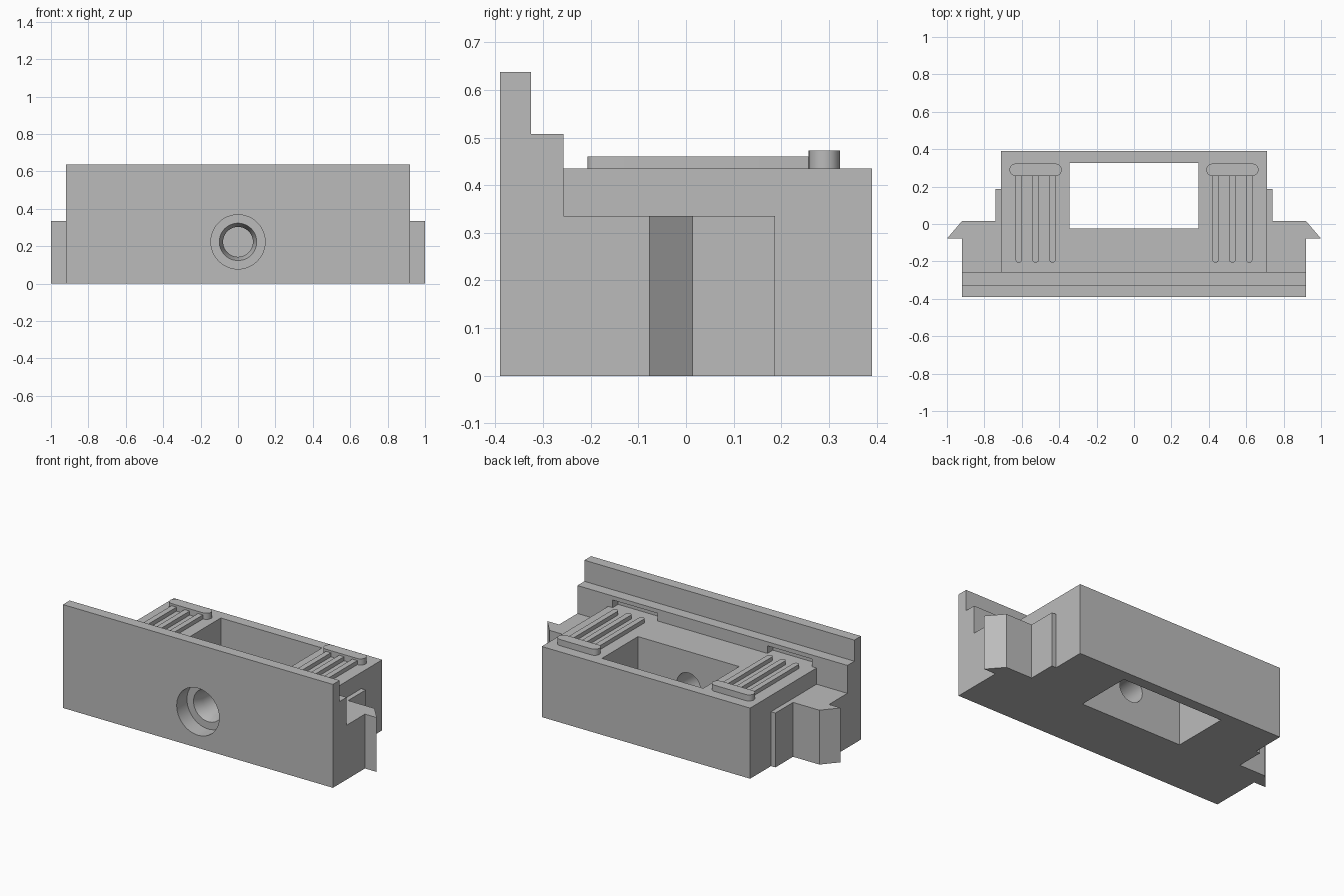
import bpy, bmesh, math
from mathutils import Matrix

cube = bpy.data.objects.get("Cube")
if cube:
    bpy.data.objects.remove(cube, do_unlink=True)

grey = bpy.data.materials.new("plain grey")
grey.use_nodes = True
grey.diffuse_color = (0.5, 0.5, 0.5, 1)
grey.node_tree.nodes["Principled BSDF"].inputs["Base Color"].default_value = (0.5, 0.5, 0.5, 1)


def finish(name, bm):
    bmesh.ops.recalc_face_normals(bm, faces=bm.faces[:])
    mesh = bpy.data.meshes.new(name)
    bm.to_mesh(mesh)
    bm.free()
    mesh.materials.append(grey)
    obj = bpy.data.objects.new(name, mesh)
    bpy.context.collection.objects.link(obj)
    return obj


def extrude(name, points, depth):
    """Extrude a closed loop of 3D points along a vector."""
    bm = bmesh.new()
    face = bm.faces.new([bm.verts.new(p) for p in points])
    out = bmesh.ops.extrude_face_region(bm, geom=[face])
    verts = [v for v in out["geom"] if isinstance(v, bmesh.types.BMVert)]
    bmesh.ops.translate(bm, verts=verts, vec=depth)
    return finish(name, bm)


def box(name, x0, x1, y0, y1, z0, z1):
    loop = [(x0, y0, z0), (x1, y0, z0), (x1, y1, z0), (x0, y1, z0)]
    return extrude(name, loop, (0, 0, z1 - z0))


def lathe(name, rings, z, sides=48):
    """Solid of revolution about an axis along y, from (radius, y) rings."""
    bm = bmesh.new()
    loops = []
    for r, y in rings:
        angles = [2 * math.pi * i / sides for i in range(sides)]
        loops.append([bm.verts.new((r * math.cos(a), y, z + r * math.sin(a))) for a in angles])
    for a, b in zip(loops, loops[1:]):
        for i in range(sides):
            j = (i + 1) % sides
            bm.faces.new((a[i], a[j], b[j], b[i]))
    bm.faces.new(loops[0])
    bm.faces.new(loops[-1])
    return finish(name, bm)


def stadium(cx, cy, length, radius, z, along_x, steps=10):
    """Loop of points for a slot shape with round ends."""
    pts = []
    for end in (1, -1):
        for i in range(steps + 1):
            a = math.pi * (i / steps - 0.5) + (0 if end > 0 else math.pi)
            u = end * (length / 2 - radius) + radius * math.cos(a)
            v = radius * math.sin(a)
            pts.append((cx + u, cy + v, z) if along_x else (cx - v, cy + u, z))
    return pts


def boolean(target, tool, operation):
    tool.hide_render = True
    mod = target.modifiers.new("boolean", "BOOLEAN")
    mod.operation = operation
    mod.solver = "EXACT"
    mod.object = tool
    bpy.context.view_layer.objects.active = target
    bpy.ops.object.modifier_apply(modifier=mod.name)
    bpy.data.objects.remove(tool, do_unlink=True)


# Main block, standing behind the stepped face plate
body = box("body", -0.71, 0.71, -0.30, 0.39, 0, 0.435)
plate_profile = [(-0.39, 0), (-0.257, 0), (-0.257, 0.507), (-0.325, 0.507),
                 (-0.325, 0.637), (-0.39, 0.637)]
plate = extrude("face_plate", [(-0.92, y, z) for y, z in plate_profile], (1.84, 0, 0))
boolean(body, plate, "UNION")

# Side wings with barbed clips
wing_profile = [(0.60, -0.30), (0.92, -0.30), (0.92, -0.078), (1.0, -0.078), (0.92, 0.015),
                (0.74, 0.015), (0.74, 0.187), (0.60, 0.187)]
for s in (1, -1):
    wing = extrude("wing", [(s * x, y, 0) for x, y in wing_profile], (0, 0, 0.335))
    boolean(body, wing, "UNION")

# Rectangular window and stepped screw hole
boolean(body, box("window_cutter", -0.345, 0.345, -0.025, 0.325, -0.1, 0.6), "DIFFERENCE")
screw_rings = [(0.145, -0.5), (0.145, -0.29), (0.10, -0.29), (0.08, -0.23), (0.08, 0.1)]
boolean(body, lathe("screw_cutter", screw_rings, 0.223), "DIFFERENCE")

# Latch recesses under the step
for s in (1, -1):
    xs = sorted((s * 0.375, s * 0.68))
    boolean(body, box("recess_cutter", *xs, -0.31, -0.2, 0.435, 0.482), "DIFFERENCE")

# Grip ribs and end bars on the top
for s, side in ((1, "left"), (-1, "right")):
    bar = stadium(s * 0.526, 0.29, 0.28, 0.033, 0.43, True)
    extrude("grip_bar_" + side, bar, (0, 0, 0.043))
    for i in range(3):
        rib = stadium(s * (0.436 + 0.09 * i), 0.035, 0.484, 0.017, 0.43, False)
        extrude(f"grip_rib_{side}_{i + 1}", rib, (0, 0, 0.03))

# Smooth the round walls, keep the edges crisp
for obj in bpy.context.scene.objects:
    obj.select_set(obj.type == "MESH")
bpy.context.view_layer.objects.active = body
bpy.ops.object.shade_smooth_by_angle(angle=math.radians(25))
